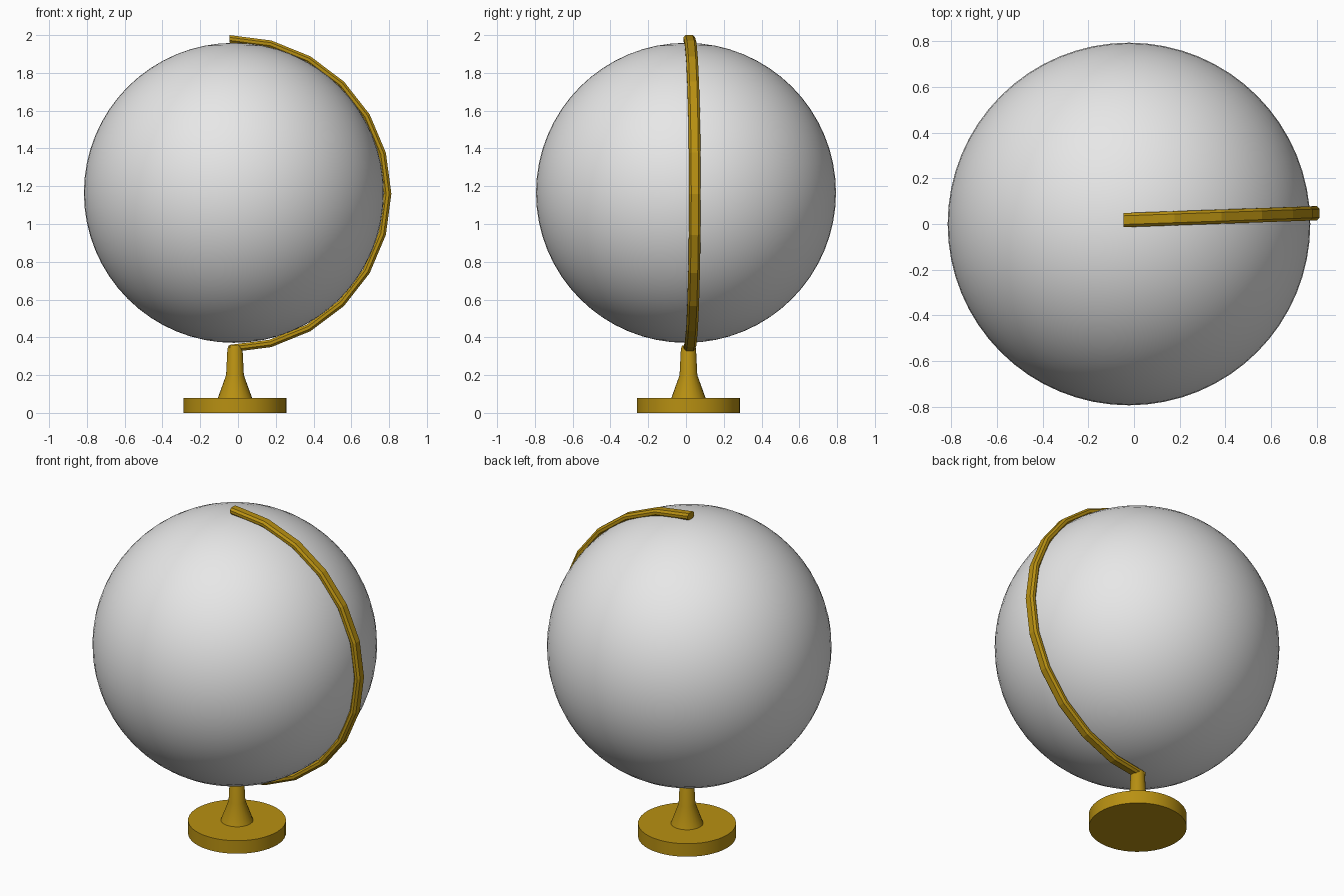
import bpy
import bmesh
from math import sin, cos, pi, radians
from mathutils import Vector, Matrix

cube = bpy.data.objects.get("Cube")
if cube:
    bpy.data.objects.remove(cube, do_unlink=True)


def material(name, rgb):
    m = bpy.data.materials.new(name)
    m.use_nodes = True
    m.diffuse_color = (*rgb, 1)
    m.node_tree.nodes["Principled BSDF"].inputs["Base Color"].default_value = (*rgb, 1)
    return m


def finish(name, bm, mat, angle):
    bmesh.ops.recalc_face_normals(bm, faces=bm.faces)
    mesh = bpy.data.meshes.new(name)
    bm.to_mesh(mesh)
    bm.free()
    mesh.materials.append(mat)
    ob = bpy.data.objects.new(name, mesh)
    bpy.context.collection.objects.link(ob)
    bpy.ops.object.select_all(action="DESELECT")
    ob.select_set(True)
    bpy.context.view_layer.objects.active = ob
    bpy.ops.object.shade_smooth_by_angle(angle=radians(angle))
    return ob


def skin(rings):
    """Join rings of points into a closed, capped tube."""
    bm = bmesh.new()
    loops = [[bm.verts.new(p) for p in ring] for ring in rings]
    n = len(loops[0])
    for a, b in zip(loops, loops[1:]):
        for i in range(n):
            j = (i + 1) % n
            bm.faces.new((a[i], a[j], b[j], b[i]))
    bm.faces.new(loops[0])
    bm.faces.new(loops[-1])
    return bm


def lathe(profile, cx, cy, sides):
    turn = [2 * pi * i / sides for i in range(sides)]
    return skin([[Vector((cx + r * cos(t), cy + r * sin(t), z)) for t in turn]
                 for r, z in profile])


gold = material("antique gold", (0.48, 0.28, 0.006))
grey = material("light grey", (0.8, 0.8, 0.8))

# Globe ball
bm = bmesh.new()
bmesh.ops.create_uvsphere(bm, u_segments=64, v_segments=32, radius=0.794,
                          matrix=Matrix.Translation((-0.022, 0, 1.165)))
finish("globe_ball", bm, grey, 30)

# Round foot and flared stem
foot_x, foot_y = -0.016, 0.013
finish("base_disc", lathe([(0.273, 0), (0.273, 0.08)], foot_x, foot_y, 48), gold, 30)
finish("stem", lathe([(0.091, 0.078), (0.047, 0.2), (0.04, 0.34), (0.033, 0.357)],
                     foot_x, foot_y, 24), gold, 30)

# Half-circle arm with a chamfered rectangular section
half_w, thick, chamfer = 0.031, 0.04, 0.012
section = [(-half_w, chamfer), (-half_w + chamfer, 0),
           (half_w - chamfer, 0), (half_w, chamfer),
           (half_w, thick - chamfer), (half_w - chamfer, thick),
           (-half_w + chamfer, thick), (-half_w, thick - chamfer)]
rings = []
steps = 12
for i in range(steps + 1):
    t = pi * i / steps
    rings.append([Vector((-0.045 + (0.857 - d) * sin(t),
                          0.017 + 0.03 * sin(t) + w,
                          1.16 + (0.84 - d) * cos(t))) for w, d in section])
finish("meridian_arm", skin(rings), gold, 10)
